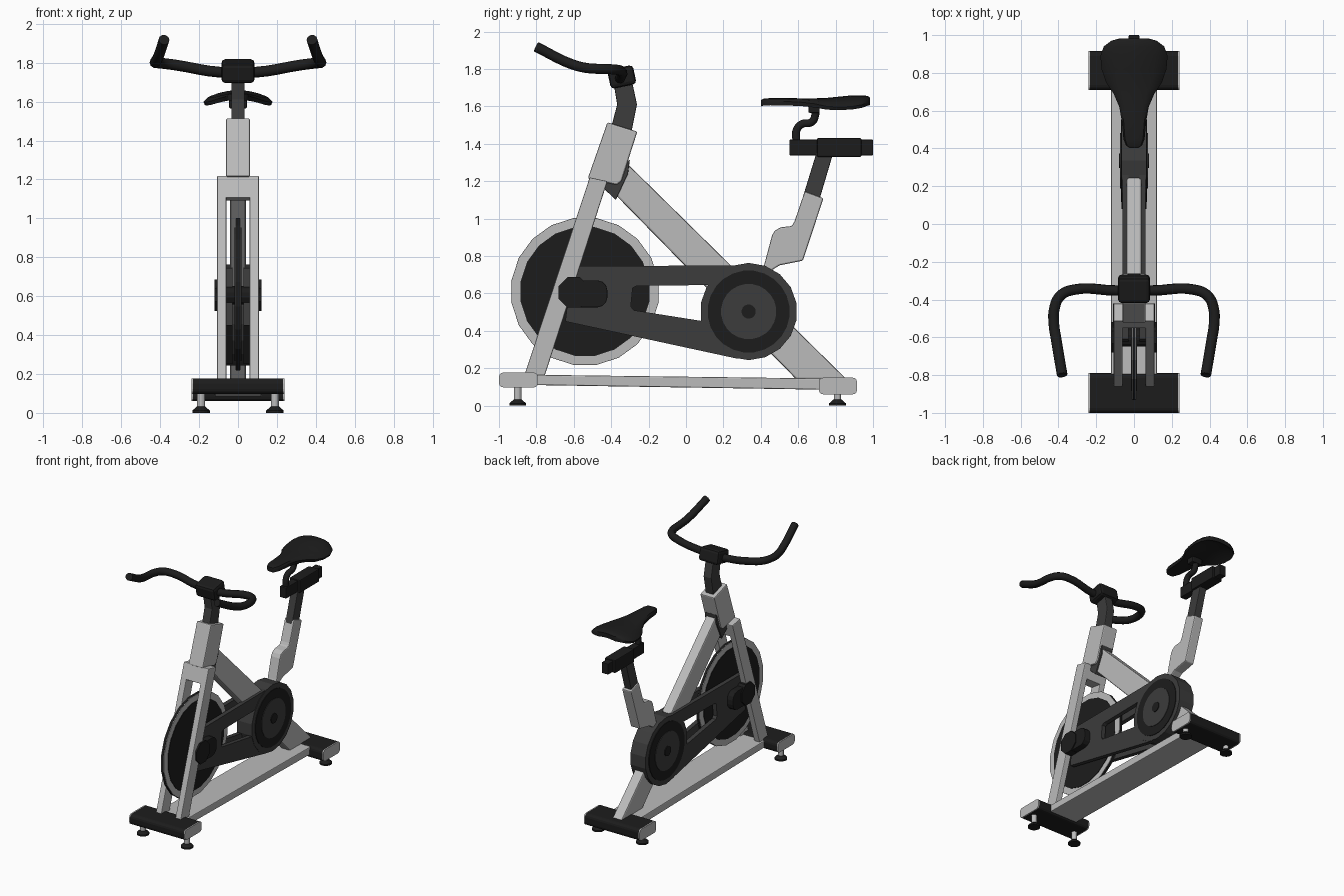
import bpy, bmesh, math
from mathutils import Matrix, Vector

if "Cube" in bpy.data.objects:
    bpy.data.objects.remove(bpy.data.objects["Cube"])


def material(name, v):
    m = bpy.data.materials.new(name)
    m.diffuse_color = (v, v, v, 1)
    m.use_nodes = True
    m.node_tree.nodes["Principled BSDF"].inputs["Base Color"].default_value = m.diffuse_color
    return m


LIGHT = material("light_grey", 0.5)
DARK = material("dark_grey", 0.045)
BLACK = material("black", 0.012)


def finish(name, bm, mat, bevel=0, mirror=False, segs=2):
    bmesh.ops.recalc_face_normals(bm, faces=bm.faces[:])
    me = bpy.data.meshes.new(name)
    bm.to_mesh(me)
    bm.free()
    ob = bpy.data.objects.new(name, me)
    bpy.context.collection.objects.link(ob)
    me.materials.append(mat)
    if bevel:
        b = ob.modifiers.new("bevel", 'BEVEL')
        b.width, b.segments = bevel, segs
        b.limit_method = 'ANGLE'
    if mirror:
        ob.modifiers.new("mirror", 'MIRROR').use_mirror_merge = False
    return ob


def plate(name, loops, x0, x1, mat, bevel=0, mirror=False):
    """Extrude a side profile (y, z), optionally with holes, from x0 to x1."""
    bm = bmesh.new()
    if len(loops) == 1:
        bm.faces.new([bm.verts.new((x0, y, z)) for y, z in loops[0]])
    else:
        for loop in loops:
            vs = [bm.verts.new((x0, y, z)) for y, z in loop]
            for a, b in zip(vs, vs[1:] + vs[:1]):
                bm.edges.new((a, b))
        bmesh.ops.triangle_fill(bm, edges=bm.edges[:], normal=(1, 0, 0))
    r = bmesh.ops.extrude_face_region(bm, geom=bm.faces[:])
    moved = [g for g in r["geom"] if isinstance(g, bmesh.types.BMVert)]
    bmesh.ops.translate(bm, verts=moved, vec=(x1 - x0, 0, 0))
    return finish(name, bm, mat, bevel, mirror)


def rect(y0, y1, z0, z1):
    return [(y0, z0), (y1, z0), (y1, z1), (y0, z1)]


def rounded(y0, y1, z0, z1, r):
    pts = []
    for i, (y, z) in enumerate([(y1 - r, z1 - r), (y0 + r, z1 - r), (y0 + r, z0 + r), (y1 - r, z0 + r)]):
        for k in range(4):
            a = math.radians(90 * i + 30 * k)
            pts.append((y + r * math.cos(a), z + r * math.sin(a)))
    return pts


def disc(name, y, z, r, x0, x1, sides, mat, mirror=False):
    pts = [(y + r * math.cos(2 * math.pi * (i + .5) / sides),
            z + r * math.sin(2 * math.pi * (i + .5) / sides)) for i in range(sides)]
    return plate(name, [pts], x0, x1, mat, 0, mirror)


def tube(name, pts, r, mat):
    cu = bpy.data.curves.new(name, 'CURVE')
    cu.dimensions = '3D'
    cu.bevel_depth, cu.bevel_resolution, cu.resolution_u = r, 3, 5
    cu.use_fill_caps = True
    sp = cu.splines.new('BEZIER')
    sp.bezier_points.add(len(pts) - 1)
    for bp, p in zip(sp.bezier_points, pts):
        bp.co = p
        bp.handle_left_type = bp.handle_right_type = 'AUTO'
    cu.materials.append(mat)
    ob = bpy.data.objects.new(name, cu)
    bpy.context.collection.objects.link(ob)


# Feet: black sleeves, grey end caps, screw levellers
for tag, y0, y1, z0, z1, ly in [("front", -1.0, -.79, .097, .177, -.9), ("rear", .71, .915, .06, .15, .81)]:
    plate(tag + "_foot", [rounded(y0, y1, z0, z1, .025)], -.232, .232, BLACK)
    plate(tag + "_foot_cap", [rounded(y0, y1, z0, z1, .025)], .232, .24, LIGHT, mirror=True)
    for part, r1, r2, h0, h1, mat in [("pad", .045, .045, 0, .012, BLACK), ("pad_cone", .045, .022, .012, .032, BLACK),
                                      ("stem", .02, .02, .03, z0 + .01, LIGHT)]:
        bm = bmesh.new()
        bmesh.ops.create_cone(bm, cap_ends=True, segments=16, radius1=r1, radius2=r2, depth=h1 - h0,
                              matrix=Matrix.Translation((.19, ly, (h0 + h1) / 2)))
        finish(tag + "_leveller_" + part, bm, mat, mirror=True)

# Frame
plate("base_beam", [[(-.82, .11), (.74, .085), (.74, .145), (-.82, .165)]], -.122, .122, LIGHT, .006)
plate("fork_leg", [[(-.865, .16), (-.755, .16), (-.42, 1.2), (-.515, 1.22)]], .06, .108, LIGHT, .006, True)
plate("fork_crown", [[(-.553, 1.105), (-.515, 1.22), (-.42, 1.2), (-.455, 1.09)]], -.1, .1, LIGHT, .006)
plate("head_tube", [[(-.525, 1.215), (-.42, 1.515), (-.26, 1.465), (-.345, 1.2), (-.37, 1.18)]],
      -.062, .062, LIGHT, .008)
plate("head_bracket", [[(-.3, 1.315), (-.31, 1.24), (-.375, 1.1), (-.45, 1.17), (-.36, 1.28)]], -.05, .05, DARK, .004)
plate("diagonal_beam", [[(-.31, 1.29), (.86, .14), (.59, .14), (-.38, 1.13)]], -.04, .04, LIGHT, .01)

# Flywheel with grey rim faces
disc("flywheel_rim", -.54, .61, .395, -.013, .013, 20, LIGHT)
disc("flywheel_tread", -.54, .61, .397, -.009, .009, 20, BLACK)
disc("flywheel_face", -.54, .61, .348, -.017, .017, 20, BLACK)
disc("flywheel_axle", -.6, .605, .05, -.115, .115, 12, BLACK)
plate("axle_slot_cover", [rounded(-.66, -.42, .525, .67, .055)], .06, .112, BLACK, .004, True)
disc("axle_boss", -.6, .605, .088, .06, .12, 8, BLACK, True)

# Belt guard and crank drum
plate("belt_guard", [[(-.61, .745), (.32, .75), (.32, .25), (.27, .252), (-.645, .45)],
                     [(-.285, .63), (-.265, .64), (.13, .645), (.1, .45), (-.28, .51), (-.295, .53)]],
      .028, .062, DARK, 0, True)
for part, r, x, n, mat in [("drum", .26, .065, 18, DARK), ("face", .22, .07, 24, BLACK),
                           ("ring", .148, .074, 24, DARK), ("hub", .038, .08, 16, BLACK)]:
    disc("crank_" + part, .335, .503, r, -x, x, n, mat)

# Seat support
plate("seat_post_socket", [[(.39, .68), (.42, .76), (.46, .91), (.475, .935), (.505, .953), (.565, .96), (.58, .985),
                            (.635, 1.145), (.735, 1.108), (.625, .775), (.5, .75)]], -.04, .04, LIGHT, .008)
plate("seat_post", [[(.62, 1.1), (.7, 1.36), (.79, 1.36), (.71, 1.09)]], -.03, .03, DARK, .005)
plate("seat_slider", [rect(.553, 1.0, 1.338, 1.422)], -.028, .028, BLACK, .004)
plate("slider_sleeve", [rect(.7, .938, 1.33, 1.43)], -.045, .045, BLACK, .006)
tube("seat_stem", [(0, .59, 1.41), (0, .592, 1.475), (0, .62, 1.505), (0, .67, 1.515), (0, .688, 1.54), (0, .688, 1.62)],
     .022, BLACK)
plate("seat_clamp", [rect(.655, .715, 1.565, 1.625)], -.045, .045, BLACK, .006)

# Saddle: arched cross-sections lofted from nose to tail (y, half width, top z)
bm = bmesh.new()
rings = []
for y, w, top in [(.402, .022, 1.634), (.415, .042, 1.641), (.45, .056, 1.644), (.54, .064, 1.644), (.62, .078, 1.643),
                  (.69, .108, 1.643), (.75, .148, 1.645), (.82, .172, 1.652), (.89, .178, 1.659), (.94, .16, 1.659),
                  (.97, .12, 1.656), (.983, .075, 1.648)]:
    us = [-1, -.85, -.6, -.3, 0, .3, .6, .85, 1]
    arch = [(u * w, top - 1.5 * (u * w) ** 2 - (.012 if abs(u) == 1 else 0)) for u in us]
    under = [(u * w * .96, top - .034 - 1.3 * (u * w) ** 2) for u in us[::-1]]
    rings.append([bm.verts.new((x, y, z)) for x, z in arch + under])
for a, b in zip(rings, rings[1:]):
    for i in range(len(a)):
        j = (i + 1) % len(a)
        bm.faces.new((a[i], a[j], b[j], b[i]))
bm.faces.new(rings[0])
bm.faces.new(rings[-1])
saddle = finish("saddle", bm, BLACK)

# Handlebar
plate("handlebar_stem", [[(-.41, 1.45), (-.3, 1.42), (-.262, 1.61), (-.29, 1.74), (-.39, 1.74), (-.368, 1.61)]],
      -.034, .034, DARK, .006)
clamp = plate("handlebar_clamp", [rect(-.07, .07, -.052, .052)], -.085, .085, BLACK, .02)
clamp.matrix_world = Matrix.Translation((0, -.343, 1.757)) @ Matrix.Rotation(math.radians(12), 4, 'X')
half = [(.1, -.352, 1.752), (.32, -.348, 1.788), (.39, -.38, 1.797), (.422, -.45, 1.8), (.424, -.53, 1.805),
        (.412, -.61, 1.825), (.38, -.8, 1.918)]
tube("handlebar", [(-x, y, z) for x, y, z in half[::-1]] + half, .028, BLACK)

# Smooth the saddle only; the frame stays faceted
bpy.context.view_layer.update()
bpy.ops.object.select_all(action='DESELECT')
saddle.select_set(True)
bpy.context.view_layer.objects.active = saddle
bpy.ops.object.shade_smooth_by_angle(angle=math.radians(40))
